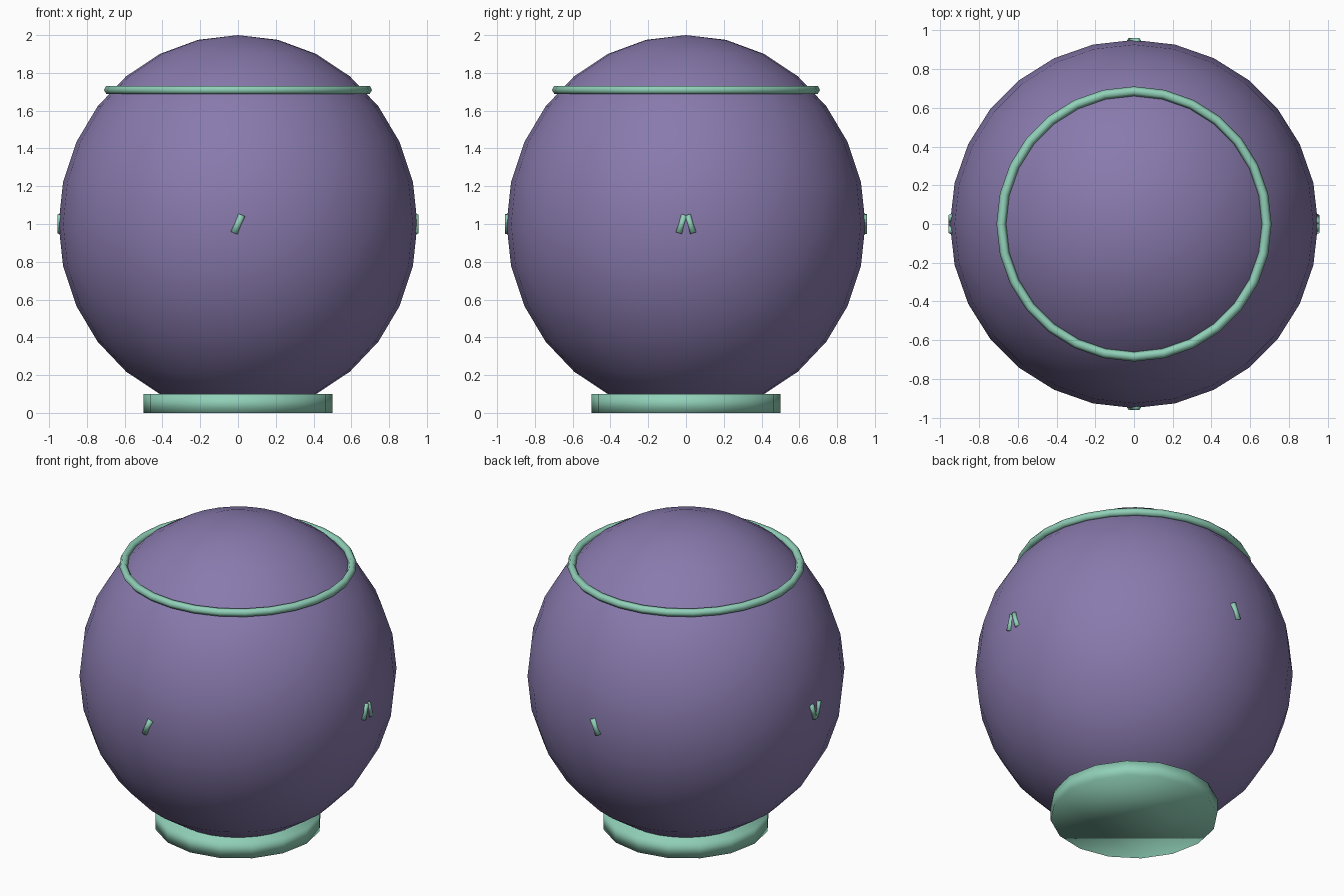
import bpy
from math import radians, cos, sin
from mathutils import Vector

if "Cube" in bpy.data.objects:
    bpy.data.objects.remove(bpy.data.objects["Cube"], do_unlink=True)


def material(name, rgb):
    mat = bpy.data.materials.new(name)
    mat.use_nodes = True
    mat.diffuse_color = (*rgb, 1)
    mat.node_tree.nodes["Principled BSDF"].inputs["Base Color"].default_value = (*rgb, 1)
    return mat


PURPLE = material("soft purple", (0.25, 0.195, 0.42))
MINT = material("mint green", (0.28, 0.63, 0.48))


def finish(name, mat):
    obj = bpy.context.object
    obj.name = name
    obj.data.materials.append(mat)
    bpy.ops.object.shade_smooth()
    return obj


# Round body, slightly taller than wide
bpy.ops.mesh.primitive_uv_sphere_add(segments=28, ring_count=14, radius=1, location=(0, 0, 1))
body = finish("body", PURPLE)
body.scale = (0.95, 0.95, 1)

# Foot disc
bpy.ops.mesh.primitive_cylinder_add(vertices=16, radius=0.5, depth=0.1, location=(0, 0, 0.05))
finish("base", MINT)

# Ring around the crown
bpy.ops.mesh.primitive_torus_add(major_segments=28, minor_segments=6, major_radius=0.685,
                                 minor_radius=0.025, location=(0, 0, 1.71))
finish("crown_ring", MINT)


def bar(name, angle, start, end, radius):
    """Small rod on the equator; start and end are (sideways, height)."""
    out = Vector((cos(radians(angle)), sin(radians(angle)), 0))
    side = Vector((-out.y, out.x, 0))
    a, b = (out * 0.942 + side * s + Vector((0, 0, 1 + h)) for s, h in (start, end))
    bpy.ops.mesh.primitive_cylinder_add(vertices=6, radius=radius, depth=(b - a).length,
                                        location=(a + b) / 2)
    obj = finish(name, MINT)
    obj.rotation_euler = (b - a).to_track_quat("Z", "Y").to_euler()


# Slanted marks at front and back, both rising towards the left side
bar("front_mark", -90, (-0.02, -0.048), (0.02, 0.048), 0.02)
bar("back_mark", 90, (0.02, -0.048), (-0.02, 0.048), 0.02)

# Chevron marks on the sides: pointing up on the left, down on the right
for side_name, angle, up in (("left", 0, 1), ("right", 180, -1)):
    for label, s in (("a", 1), ("b", -1)):
        bar(f"{side_name}_chevron_{label}", angle, (0.038 * s, -0.048 * up),
            (0.008 * s, 0.048 * up), 0.017)
